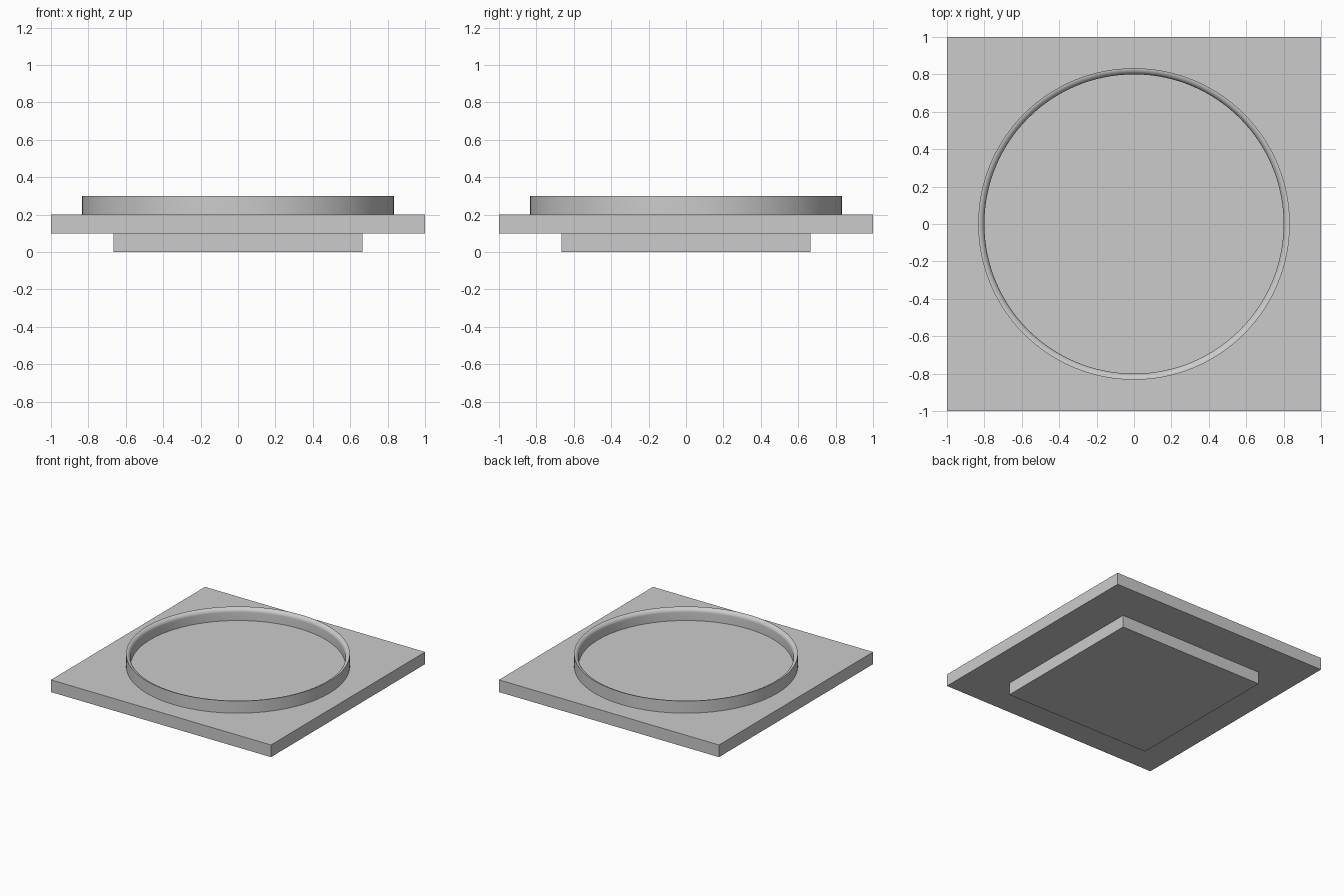
import bpy
import bmesh
import math

if "Cube" in bpy.data.objects:
    bpy.data.objects.remove(bpy.data.objects["Cube"])

# One plain grey for every part
GREY = (0.6, 0.6, 0.6, 1.0)
grey = bpy.data.materials.new("light_grey")
grey.use_nodes = True
grey.diffuse_color = GREY
grey.node_tree.nodes["Principled BSDF"].inputs["Base Color"].default_value = GREY


def add_object(name, bm):
    mesh = bpy.data.meshes.new(name)
    bm.to_mesh(mesh)
    bm.free()
    mesh.materials.append(grey)
    obj = bpy.data.objects.new(name, mesh)
    bpy.context.collection.objects.link(obj)
    return obj


def slab(name, width, bottom, top):
    bm = bmesh.new()
    bmesh.ops.create_cube(bm, size=1)
    for v in bm.verts:
        v.co.x *= width
        v.co.y *= width
        v.co.z = top if v.co.z > 0 else bottom
    return add_object(name, bm)


# Square plates
slab("lower_plug", 1.333, 0, 0.1)
slab("main_plate", 2, 0.1, 0.2)

# Raised ring: upright outside, inner top edge rounded over
OUTER, INNER, BASE, TOP = 0.833, 0.8, 0.2, 0.3
RADIUS = OUTER - INNER
STEPS, SIDES = 8, 128
profile = [(OUTER, BASE), (OUTER, TOP)]
for i in range(1, STEPS + 1):
    a = math.pi / 2 * i / STEPS
    profile.append((OUTER - RADIUS * math.sin(a), TOP - RADIUS * (1 - math.cos(a))))
profile.append((INNER, BASE))

bm = bmesh.new()
verts = [bm.verts.new((r, 0, z)) for r, z in profile]
edges = [bm.edges.new((verts[i], verts[(i + 1) % len(verts)])) for i in range(len(verts))]
bmesh.ops.spin(bm, geom=verts + edges, axis=(0, 0, 1), cent=(0, 0, 0),
               angle=math.tau, steps=SIDES, use_duplicate=False)
bmesh.ops.remove_doubles(bm, verts=bm.verts, dist=0.0001)
bmesh.ops.recalc_face_normals(bm, faces=bm.faces)
ring = add_object("raised_ring", bm)

bpy.ops.object.select_all(action="DESELECT")
ring.select_set(True)
bpy.context.view_layer.objects.active = ring
bpy.ops.object.shade_smooth_by_angle(angle=math.radians(40))
